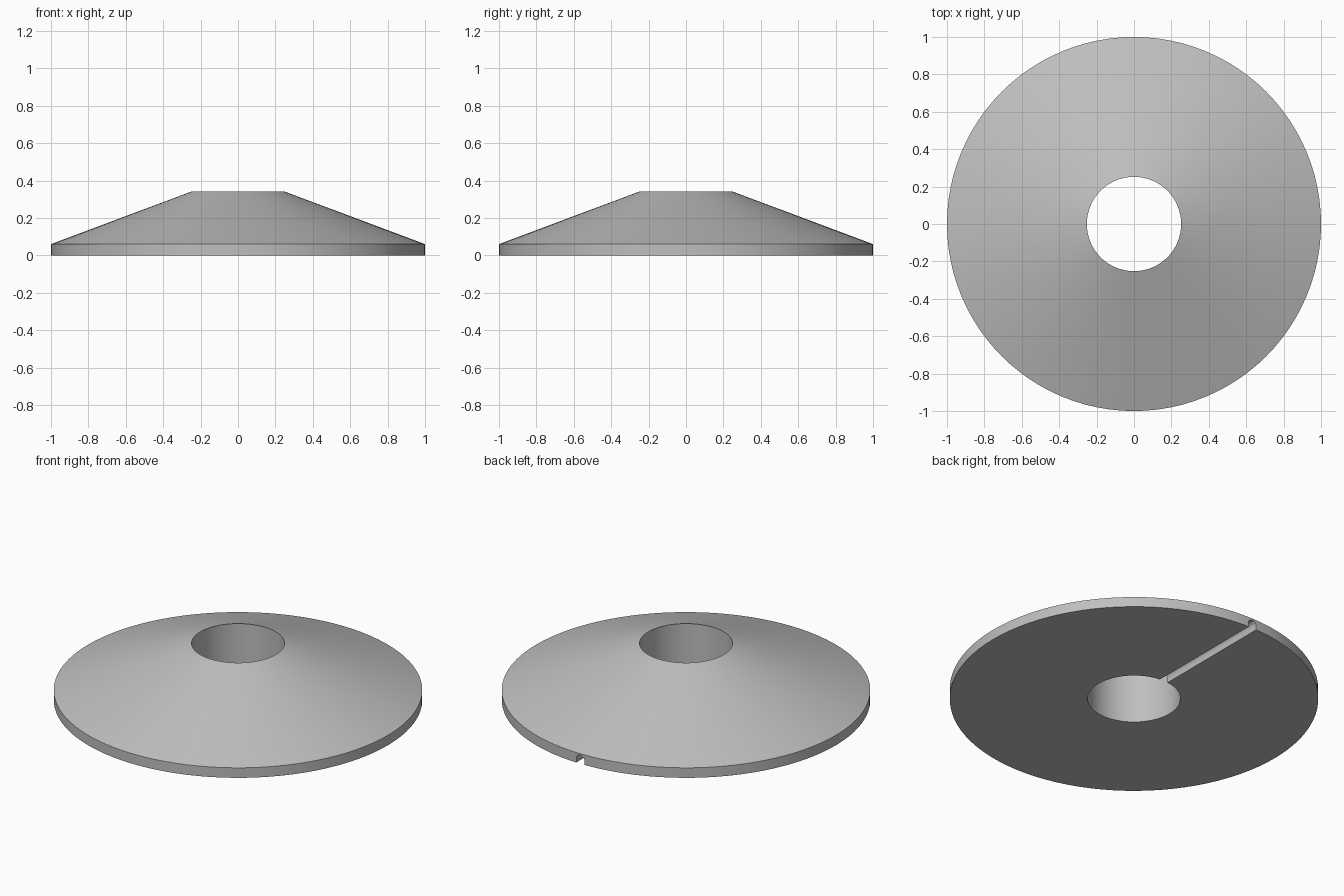
import bpy, bmesh, math

cube = bpy.data.objects.get("Cube")
if cube:
    bpy.data.objects.remove(cube, do_unlink=True)

SEGMENTS = 96
HOLE_R, RIM_R = 0.252, 1.0
RIM_Z, TOP_Z = 0.06, 0.34
SLOT_R, SLOT_Z = 0.027, 0.024   # half width, start of the rounded roof

grey = bpy.data.materials.new("plain grey")
grey.use_nodes = True
colour = (0.52, 0.52, 0.52, 1)
grey.diffuse_color = colour
grey.node_tree.nodes["Principled BSDF"].inputs["Base Color"].default_value = colour


def add_object(name, bm):
    bmesh.ops.recalc_face_normals(bm, faces=bm.faces)
    mesh = bpy.data.meshes.new(name)
    bm.to_mesh(mesh)
    bm.free()
    mesh.materials.append(grey)
    obj = bpy.data.objects.new(name, mesh)
    bpy.context.collection.objects.link(obj)
    return obj


# Conical disc: a closed cross-section turned around the hole
profile = [(HOLE_R, 0), (RIM_R, 0), (RIM_R, RIM_Z), (HOLE_R, TOP_Z)]
bm = bmesh.new()
rings = []
for i in range(SEGMENTS):
    a = math.tau * i / SEGMENTS
    rings.append([bm.verts.new((r * math.cos(a), r * math.sin(a), z)) for r, z in profile])
for i, ring in enumerate(rings):
    following = rings[(i + 1) % SEGMENTS]
    for j in range(len(profile)):
        k = (j + 1) % len(profile)
        bm.faces.new((ring[j], following[j], following[k], ring[k]))
disc = add_object("conical_disc", bm)

# Round-roofed slot cutter, running along the underside from hole to back rim
outline = [(SLOT_R, -0.1)]
for i in range(13):
    a = math.pi * i / 12
    outline.append((SLOT_R * math.cos(a), SLOT_Z + SLOT_R * math.sin(a)))
outline.append((-SLOT_R, -0.1))
bm = bmesh.new()
face = bm.faces.new([bm.verts.new((x, 0.1, z)) for x, z in outline])
extruded = bmesh.ops.extrude_face_region(bm, geom=[face], use_keep_orig=True)
moved = [v for v in extruded["geom"] if isinstance(v, bmesh.types.BMVert)]
bmesh.ops.translate(bm, verts=moved, vec=(0, 1, 0))
cutter = add_object("slot_cutter", bm)
cutter.hide_render = True

# Cut the slot, then drop the helper
cut = disc.modifiers.new("slot", "BOOLEAN")
cut.operation = "DIFFERENCE"
cut.solver = "EXACT"
cut.object = cutter
bpy.ops.object.select_all(action="DESELECT")
bpy.context.view_layer.objects.active = disc
disc.select_set(True)
bpy.ops.object.modifier_apply(modifier=cut.name)
bpy.data.objects.remove(cutter, do_unlink=True)
bpy.ops.object.shade_smooth_by_angle(angle=math.radians(15))
